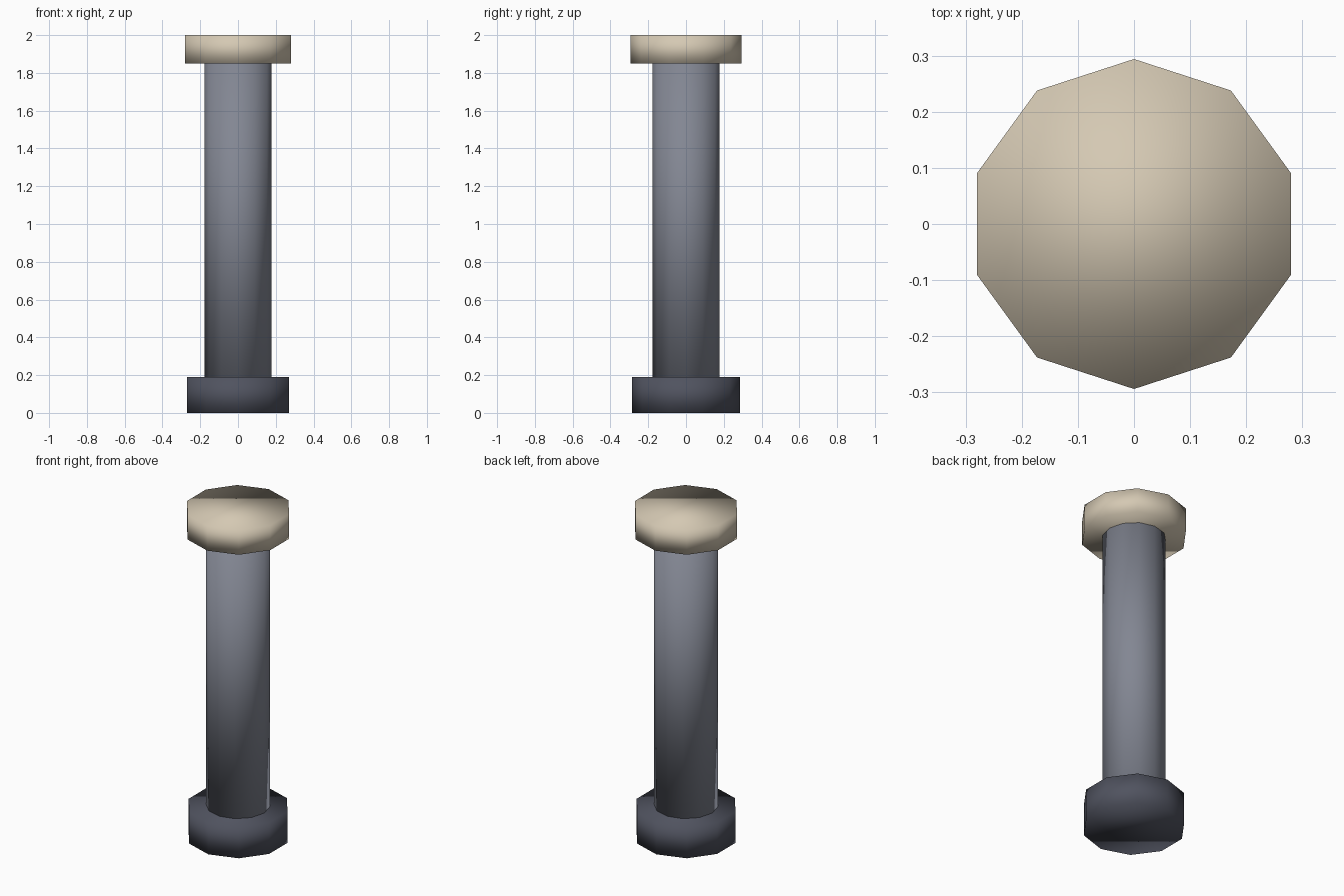
import bpy
from math import radians

cube = bpy.data.objects.get("Cube")
if cube:
    bpy.data.objects.remove(cube, do_unlink=True)


def make_material(name, color):
    mat = bpy.data.materials.new(name)
    mat.use_nodes = True
    mat.diffuse_color = (*color, 1)
    mat.node_tree.nodes["Principled BSDF"].inputs["Base Color"].default_value = (*color, 1)
    return mat


def prism(name, sides, radius, bottom, top, turn, mat):
    """Capped upright prism, softly shaded over its edges."""
    bpy.ops.mesh.primitive_cylinder_add(
        vertices=sides, radius=radius, depth=top - bottom,
        location=(0, 0, (bottom + top) / 2), rotation=(0, 0, radians(turn)))
    obj = bpy.context.object
    obj.name = name
    obj.data.materials.append(mat)
    bpy.ops.object.shade_smooth()
    return obj


cream = make_material("warm cream", (0.66, 0.58, 0.45))
steel = make_material("steel grey", (0.225, 0.24, 0.29))
dark = make_material("dark slate", (0.08, 0.086, 0.115))

# Ten-sided foot and cap, with a point towards the front and back
prism("foot", 10, 0.285, 0, 0.19, 0, dark)
prism("cap", 10, 0.294, 1.85, 2, 0, cream)

# Shaft running between them
prism("shaft", 12, 0.177, 0.18, 1.86, 0, steel)
